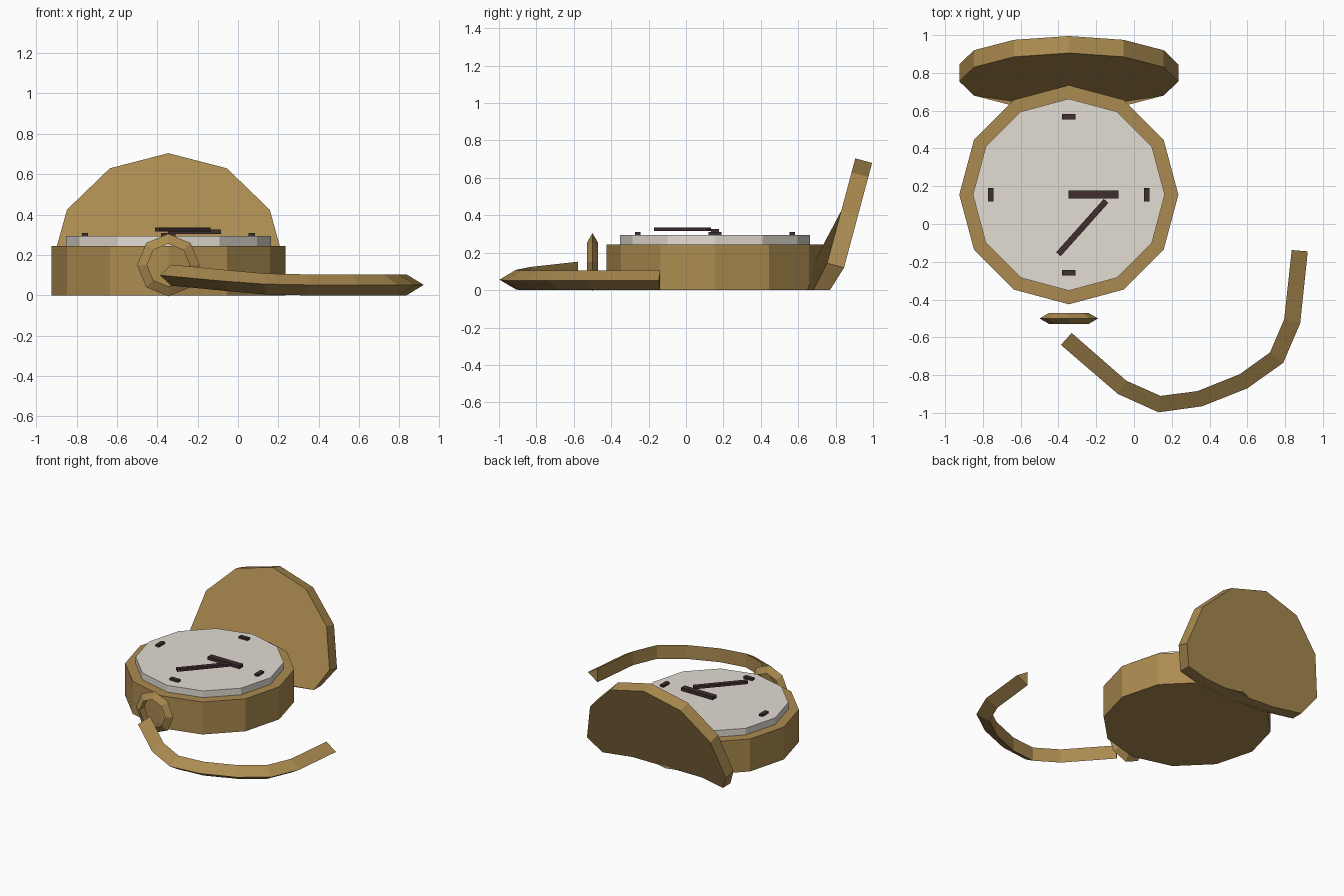
import bpy, bmesh
from math import radians, atan2, hypot
from mathutils import Vector, Matrix

cube = bpy.data.objects.get("Cube")
if cube:
    bpy.data.objects.remove(cube)


def material(name, rgb):
    m = bpy.data.materials.new(name)
    m.use_nodes = True
    m.diffuse_color = (*rgb, 1)
    m.node_tree.nodes["Principled BSDF"].inputs["Base Color"].default_value = (*rgb, 1)
    return m


gold = material("old gold", (0.41, 0.26, 0.08))
ivory = material("ivory", (0.76, 0.72, 0.65))
dark = material("dark brown", (0.05, 0.027, 0.03))

CX, CY, R = -0.345, 0.155, 0.58


def finish(name, bm, mat):
    bmesh.ops.recalc_face_normals(bm, faces=bm.faces)
    mesh = bpy.data.meshes.new(name)
    bm.to_mesh(mesh)
    bm.free()
    mesh.materials.append(mat)
    ob = bpy.data.objects.new(name, mesh)
    bpy.context.collection.objects.link(ob)
    return ob


def disc(name, radius, depth, matrix, mat, floor=False):
    """Twelve-sided disc; with floor, the part below ground is pressed flat."""
    bm = bmesh.new()
    bmesh.ops.create_cone(bm, cap_ends=True, segments=12, radius1=radius,
                          radius2=radius, depth=depth, matrix=matrix)
    if floor:
        for v in bm.verts:
            v.co.z = max(v.co.z, 0)
    return finish(name, bm, mat)


def bar(name, a, b, width, z0, z1, mat=dark):
    """Flat bar running from a to b in plan."""
    dx, dy = b[0] - a[0], b[1] - a[1]
    mid = Vector(((a[0] + b[0]) / 2, (a[1] + b[1]) / 2, (z0 + z1) / 2))
    bm = bmesh.new()
    bmesh.ops.create_cube(bm, size=1, matrix=Matrix.Translation(mid)
                          @ Matrix.Rotation(atan2(dy, dx), 4, "Z")
                          @ Matrix.Diagonal((hypot(dx, dy), width, z1 - z0, 1)))
    return finish(name, bm, mat)


# Case, dial and the open lid leaning back
disc("case", R, 0.245, Matrix.Translation((CX, CY, 0.1225)), gold)
disc("dial", 0.508, 0.1, Matrix.Translation((CX, CY, 0.245)), ivory)
disc("lid", R, 0.093, Matrix.Translation((CX, 0.80, 0.132))
     @ Matrix.Rotation(radians(75), 4, "X"), gold, floor=True)

# Hour marks
for name, dx, dy in (("mark_top", 0, 1), ("mark_bottom", 0, -1),
                     ("mark_right", -1, 0), ("mark_left", 1, 0)):
    x, y = CX + dx * 0.413, CY + dy * 0.413
    bar(name, (x - dy * 0.036, y - dx * 0.036), (x + dy * 0.036, y + dx * 0.036),
        0.03, 0.285, 0.31)

# Hands
bar("hour_hand", (-0.347, 0.156), (-0.083, 0.156), 0.043, 0.303, 0.326)
bar("minute_hand", (-0.40, -0.16), (-0.148, 0.122), 0.032, 0.316, 0.336)

# Crown ring: eight segments with a triangular section
bpy.ops.mesh.primitive_torus_add(major_segments=8, minor_segments=3,
                                 major_radius=0.122, minor_radius=0.033,
                                 location=(CX, -0.5, 0.15),
                                 rotation=(radians(90), 0, 0))
ring = bpy.context.object
ring.name = "crown_ring"
ring.data.materials.append(gold)

# Chain: triangular section swept along outer and inner plan edges
outer = [(0.92, -0.145), (0.88, -0.525), (0.79, -0.735), (0.60, -0.87),
         (0.36, -0.965), (0.13, -0.997), (-0.085, -0.90), (-0.387, -0.64)]
inner = [(0.835, -0.138), (0.795, -0.505), (0.72, -0.68), (0.56, -0.795),
         (0.335, -0.885), (0.14, -0.91), (-0.04, -0.83), (-0.33, -0.577)]
lift = [0, 0, 0, 0, 0, 0.004, 0.02, 0.048]
bm = bmesh.new()
rows = [[bm.verts.new((*o, 0.052 + h)), bm.verts.new((*i, 0.104 + h)),
         bm.verts.new((*i, h))] for o, i, h in zip(outer, inner, lift)]
for p, q in zip(rows, rows[1:]):
    for k in range(3):
        j = (k + 1) % 3
        bm.faces.new((p[k], p[j], q[j], q[k]))
bm.faces.new(rows[0])
bm.faces.new(rows[-1])
finish("chain", bm, gold)
